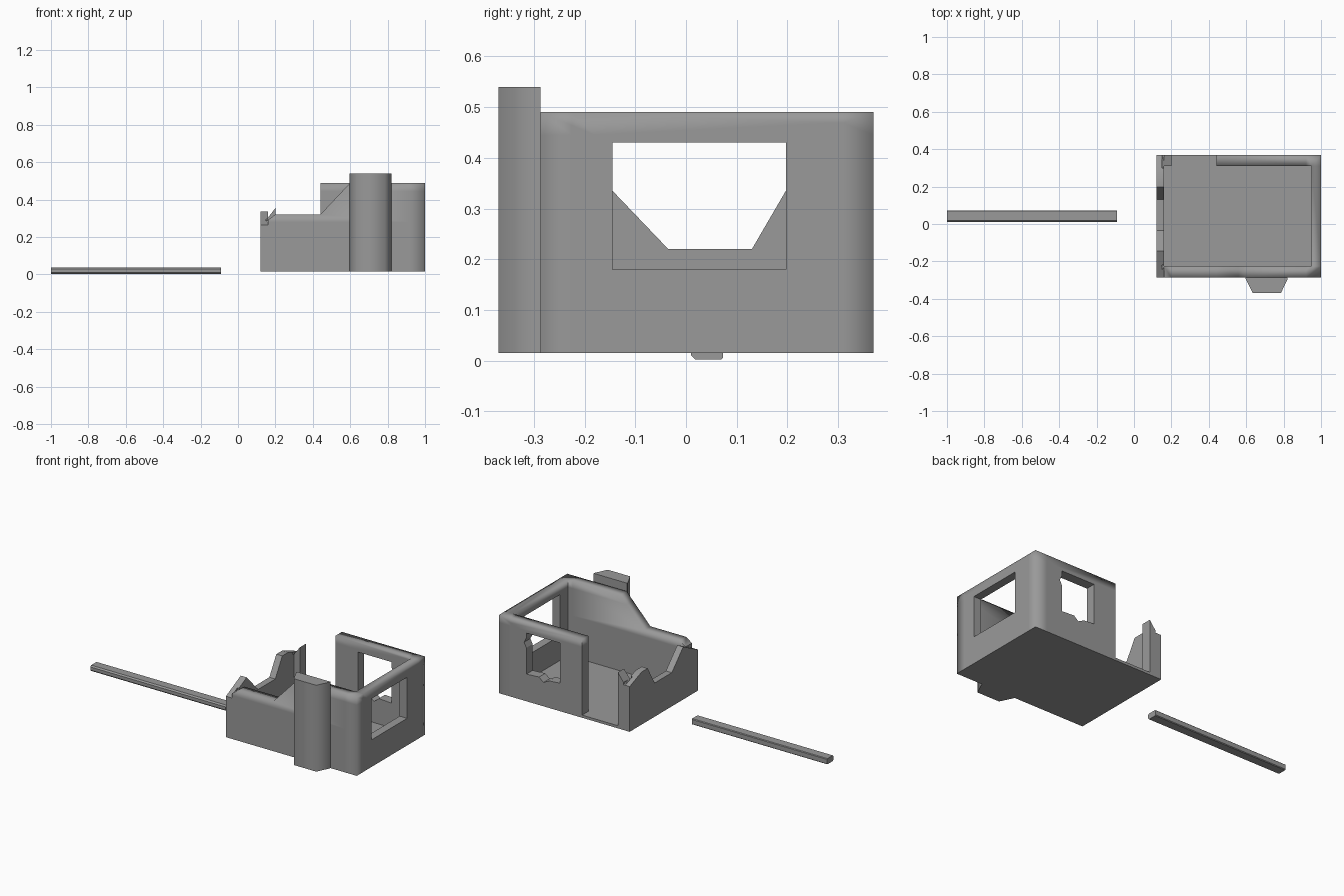
import bpy, bmesh
from mathutils import Vector

if "Cube" in bpy.data.objects:
    bpy.data.objects.remove(bpy.data.objects["Cube"])

X0, X1, Y0, Y1, Z0, Z1 = 0.12, 1.0, -0.287, 0.37, 0.015, 0.49
FLOOR = 0.03


def prism(name, pts, axis, lo, hi):
    """Extrude a 2D profile along an axis; profile uses the other two axes in order."""
    bm = bmesh.new()

    def put(p, d):
        c = list(p)
        c.insert(axis, d)
        return bm.verts.new(c)
    a = [put(p, lo) for p in pts]
    b = [put(p, hi) for p in pts]
    bm.faces.new(a)
    bm.faces.new(b)
    n = len(pts)
    for i in range(n):
        j = (i + 1) % n
        bm.faces.new((a[i], a[j], b[j], b[i]))
    bmesh.ops.recalc_face_normals(bm, faces=bm.faces)
    me = bpy.data.meshes.new(name)
    bm.to_mesh(me)
    bm.free()
    ob = bpy.data.objects.new(name, me)
    bpy.context.collection.objects.link(ob)
    return ob


def rect(a0, a1, b0, b1):
    return [(a0, b0), (a1, b0), (a1, b1), (a0, b1)]


def cut(target, pts, axis, lo, hi):
    """Subtract an extruded profile from the target."""
    c = prism("cutter", pts, axis, lo, hi)
    c.hide_render = True
    m = target.modifiers.new("cut", 'BOOLEAN')
    m.operation, m.solver, m.object = 'DIFFERENCE', 'EXACT', c
    bpy.context.view_layer.objects.active = target
    bpy.ops.object.modifier_apply(modifier=m.name)
    bpy.data.objects.remove(c)


# House shell with floor
house = prism("ruined_house", rect(X0, X1, Y0, Y1), 2, Z0, Z1)
cut(house, rect(0.16, 0.95, -0.225, 0.31), 2, FLOOR, 0.7)

# Broken left wall
cut(house, [(-0.5, 0.165), (-0.285, 0.265), (-0.145, 0.335), (-0.035, 0.22),
            (0.13, 0.22), (0.197, 0.335), (0.255, 0.335), (0.37, 0.29),
            (0.5, 0.24), (0.5, 0.7), (-0.5, 0.7)], 0, 0.0, 0.161)
# Broken front wall
cut(house, [(0.15, 0.285), (0.2, 0.32), (0.44, 0.32), (0.6, 0.49),
            (0.7, 0.596), (0.7, 0.7), (0.15, 0.7)], 1, -0.5, -0.22)
# Doorway and broken stub in the back wall
cut(house, [(0.15, 0.29), (0.2, 0.355), (0.2, FLOOR + 0.001),
            (0.44, FLOOR + 0.001), (0.44, 0.7), (0.15, 0.7)], 1, 0.3, 0.5)
# Right window, then back window with chipped sill
cut(house, rect(-0.145, 0.197, 0.18, 0.43), 0, 0.9, 1.1)
cut(house, [(0.59, 0.43), (0.59, 0.185), (0.66, 0.18), (0.7, 0.16),
            (0.73, 0.185), (0.815, 0.18), (0.815, 0.34), (0.83, 0.37),
            (0.815, 0.4), (0.815, 0.43)], 1, 0.28, 0.5)

# Support loops near the edges, then soft corners and rim
bm = bmesh.new()
bm.from_mesh(house.data)
for axis, vals in ((0, (0.2, 0.92)), (1, (-0.225, 0.31)), (2, (0.28, 0.445))):
    for v in vals:
        co, no = Vector((0, 0, 0)), Vector((0, 0, 0))
        co[axis], no[axis] = v, 1
        bmesh.ops.bisect_plane(bm, geom=bm.verts[:] + bm.edges[:] + bm.faces[:],
                               dist=0.0005, plane_co=co, plane_no=no)
bm.normal_update()
for f in bm.faces:
    f.smooth = True


def outer_corner(v):
    return (min(abs(v.co.x - X0), abs(v.co.x - X1)) < 0.002
            and min(abs(v.co.y - Y0), abs(v.co.y - Y1)) < 0.002)


for e in bm.edges:
    if len(e.link_faces) != 2:
        continue
    mid = (e.verts[0].co + e.verts[1].co) / 2
    ups = [f.normal.z for f in e.link_faces]
    front = mid.y < -0.2 and mid.x > 0.2 and mid.z > 0.3
    rim = max(ups) > 0.4 and (front or mid.z > Z1 - 0.01)
    corner = all(outer_corner(v) for v in e.verts) and min(ups) > -0.5 and mid.x > 0.5
    if e.calc_face_angle(0) > 0.4 and not (rim or corner):
        e.smooth = False
bm.to_mesh(house.data)
bm.free()

# Chimney on the front wall
chimney = prism("chimney", [(0.597, Y0), (0.822, Y0), (0.822, -0.294),
                            (0.785, -0.37), (0.635, -0.37), (0.597, -0.294)],
                2, Z0, 0.54)

# Fallen beam with chamfered edges
c, d = 0.008, 0.004
beam = prism("fallen_beam", [(0.01 + c, 0.002), (0.073 - d, 0.002), (0.073, 0.002 + d),
                             (0.073, 0.037 - d), (0.073 - d, 0.037), (0.01 + c, 0.037),
                             (0.01, 0.037 - c), (0.01, 0.002 + c)], 0, -1.0, -0.09)

# Dark grey stone
stone = bpy.data.materials.new("dark_grey")
stone.diffuse_color = (0.32, 0.32, 0.32, 1)
stone.use_nodes = True
stone.node_tree.nodes["Principled BSDF"].inputs["Base Color"].default_value = stone.diffuse_color
for ob in (house, chimney, beam):
    ob.data.materials.append(stone)
for ob, angle in ((chimney, 1.3), (beam, 0.5)):
    bpy.ops.object.select_all(action='DESELECT')
    ob.select_set(True)
    bpy.context.view_layer.objects.active = ob
    bpy.ops.object.shade_smooth_by_angle(angle=angle)
